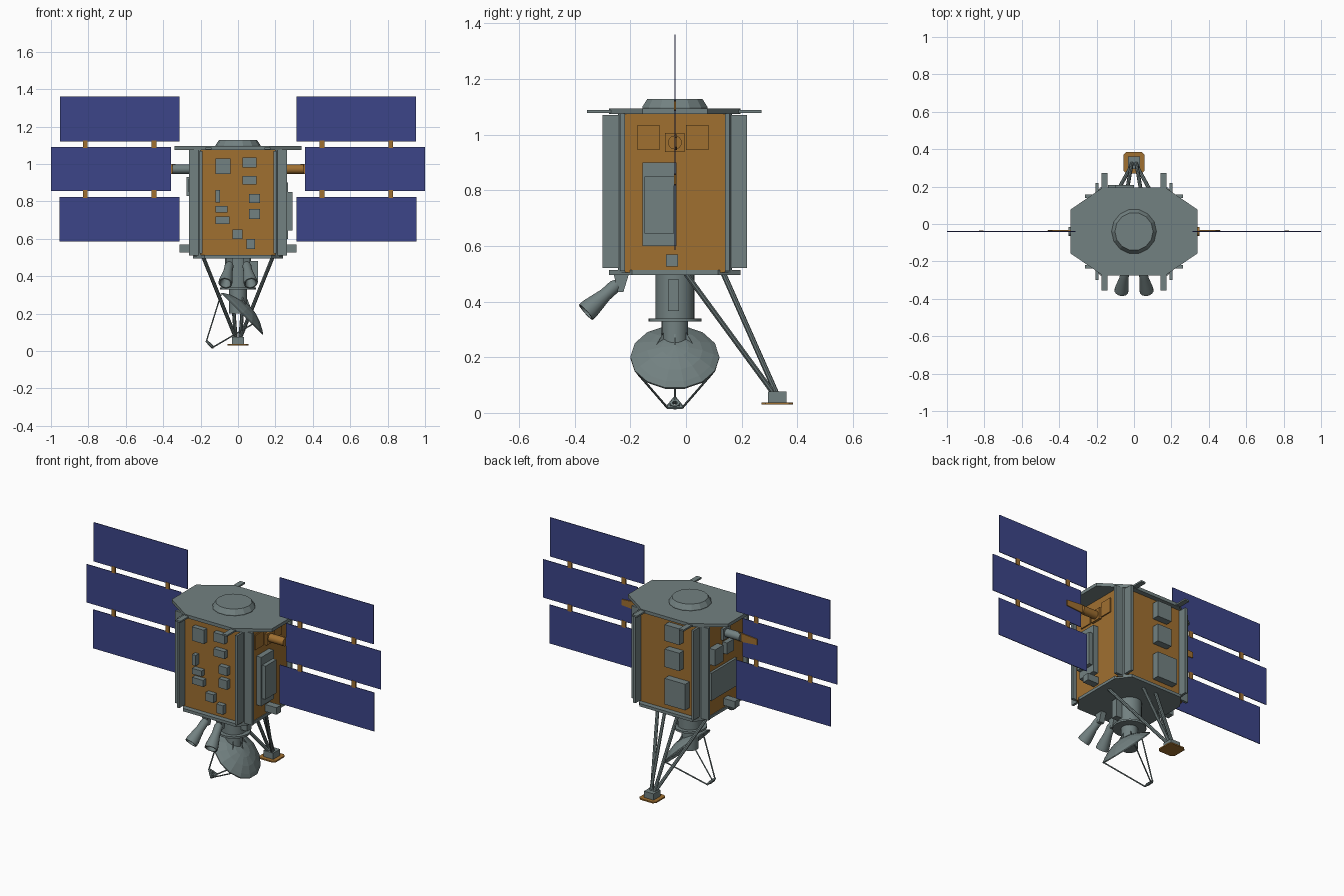
import bpy, bmesh
from math import cos, sin, pi, radians
from mathutils import Vector

if "Cube" in bpy.data.objects:
    bpy.data.objects.remove(bpy.data.objects["Cube"])

CY = -0.04   # fore-aft centre of the body


def material(name, rgb):
    m = bpy.data.materials.new(name)
    m.diffuse_color = (*rgb, 1)
    m.use_nodes = True
    m.node_tree.nodes["Principled BSDF"].inputs["Base Color"].default_value = m.diffuse_color
    return m


GREY = material("grey_metal", (0.17, 0.22, 0.22))
GOLD = material("gold_foil", (0.35, 0.16, 0.03))
BLUE = material("solar_blue", (0.045, 0.06, 0.25))


def finish(name, bm, mat):
    bmesh.ops.recalc_face_normals(bm, faces=bm.faces)
    me = bpy.data.meshes.new(name)
    bm.to_mesh(me)
    bm.free()
    me.materials.append(mat)
    ob = bpy.data.objects.new(name, me)
    bpy.context.collection.objects.link(ob)
    return ob


def box(name, x, y, z, mat=GREY):
    """Box from (min, max) ranges on each axis."""
    bm = bmesh.new()
    bmesh.ops.create_cube(bm, size=1)
    for v in bm.verts:
        v.co = [(r[0] + r[1]) / 2 + c * (r[1] - r[0]) for r, c in zip((x, y, z), v.co)]
    return finish(name, bm, mat)


def prism(name, pts, offset, mat=GREY):
    """Flat polygon extruded along an offset vector."""
    bm = bmesh.new()
    f = bm.faces.new([bm.verts.new(p) for p in pts])
    new = bmesh.ops.extrude_face_region(bm, geom=[f])["geom"]
    bmesh.ops.translate(bm, vec=offset, verts=[v for v in new if isinstance(v, bmesh.types.BMVert)])
    if f.is_valid and len(bm.faces) == len(pts) + 1:
        bm.faces.new(f.verts)
    return finish(name, bm, mat)


def octagon(hx, hy, cx, cy, z):
    """Chamfered rectangle; cx, cy are the half lengths of the straight edges."""
    q = [(hx, cy), (cx, hy), (-cx, hy), (-hx, cy), (-hx, -cy), (-cx, -hy), (cx, -hy), (hx, -cy)]
    return [(a, b + CY, z) for a, b in q]


def lathe(name, profile, origin=(0, CY, 0), axis=(0, 0, 1), n=20, mat=GREY, closed=False):
    """Revolve (radius, height) points around an axis; ends are capped."""
    q = Vector(axis).to_track_quat('Z', 'Y')
    bm = bmesh.new()
    rings = [[bm.verts.new(q @ Vector((r * cos(2 * pi * i / n), r * sin(2 * pi * i / n), h)) + Vector(origin))
              for i in range(n)] for r, h in profile]
    pairs = list(zip(rings, rings[1:]))
    if closed:
        pairs.append((rings[-1], rings[0]))
    else:
        bm.faces.new(rings[0])
        bm.faces.new(rings[-1])
    for a, b in pairs:
        for i in range(n):
            bm.faces.new((a[i], a[(i + 1) % n], b[(i + 1) % n], b[i]))
    ob = finish(name, bm, mat)
    if n >= 16:
        bpy.ops.object.select_all(action='DESELECT')
        ob.select_set(True)
        bpy.context.view_layer.objects.active = ob
        bpy.ops.object.shade_smooth_by_angle(angle=radians(30))
    return ob


def rod(name, a, b, r, n=8, mat=GREY):
    d = Vector(b) - Vector(a)
    return lathe(name, [(r, 0), (r, d.length)], a, d, n, mat)


# Foil-wrapped body with grey corner faces
body = prism("body", octagon(0.235, 0.205, 0.2, 0.18, 0.505), (0, 0, 0.575), GOLD)
body.data.materials.append(GREY)
for p in body.data.polygons:
    if abs(p.normal.x) > 0.1 and abs(p.normal.y) > 0.1:
        p.material_index = 1

# Deck plates and top hatch
prism("top_deck", octagon(0.34, 0.236, 0.165, 0.117, 1.075), (0, 0, 0.02))
prism("bottom_deck", octagon(0.24, 0.236, 0.18, 0.155, 0.495), (0, 0, 0.018))
lathe("top_hatch", [(0.12, 1.09), (0.12, 1.1), (0.102, 1.128)], n=14)

# Corner fins and deck rails
for s in (-1, 1):
    side = "right" if s > 0 else "left"
    for t in (-1, 1):
        end = "back" if t > 0 else "front"
        box(f"{end}_{side}_fin_a", sorted((s * 0.19, s * 0.205)),
            sorted((CY + t * 0.195, CY + t * 0.26)), (0.52, 1.07))
        box(f"{end}_{side}_fin_b", sorted((s * 0.19, s * 0.262)),
            sorted((CY + t * 0.18, CY + t * 0.197)), (0.51, 1.076))
    box(f"{side}_deck_rail", sorted((s * 0.143, s * 0.175)), (-0.355, 0.272), (1.078, 1.088))

# Instrument boxes on the front face: x range, z range
front = [(-.12, -.04, .945, 1.03), (.025, .10, .98, 1.035), (.025, .10, .89, .935),
         (.06, .117, .79, .84), (.06, .117, .705, .76), (-.12, -.095, .795, .86),
         (-.12, -.055, .74, .775), (-.12, -.045, .68, .72), (-.03, .025, .6, .65), (.045, .09, .545, .6)]
for i, (a, b, c, d) in enumerate(front):
    box(f"front_box_{i}", (a, b), (-0.275, -0.24), (c, d))

# Boxes on the back face
for i, (a, b, c, d) in enumerate([(-.1, 0, .95, 1.05), (-.1, 0, .79, .9), (-.14, 0, .56, .72)]):
    box(f"back_box_{i}", (a, b), (0.16, 0.208), (c, d))

# Right side equipment
box("right_radio_base", (0.23, 0.268), (-0.157, -0.035), (0.6, 0.9))
box("right_radio_cover", (0.26, 0.292), (-0.15, -0.043), (0.645, 0.85))
for i, y in enumerate((-0.175, 0.0)):
    box(f"right_foil_panel_{i}", (0.23, 0.242), (y, y + 0.08), (0.945, 1.035), GOLD)

# Left side equipment
box("left_box_a", (-0.275, -0.23), (0.03, 0.11), (0.83, 0.93))
box("left_box_b", (-0.265, -0.23), (-0.09, -0.02), (0.85, 0.92))
box("left_panel", (-0.25, -0.23), (-0.14, 0.11), (0.61, 0.78))

# Solar wings, arms and hinges
wings = [(0.313, 0.952, 1.12, 1.36), (0.357, 1.0, 0.855, 1.09), (0.313, 0.955, 0.585, 0.823)]
for s in (-1, 1):
    side = "right" if s > 0 else "left"
    for i, (a, b, c, d) in enumerate(wings):
        box(f"{side}_solar_panel_{i}", sorted((s * a, s * b)), (CY - 0.002, CY + 0.002), (c, d), BLUE)
    for x in (0.45, 0.817):
        for c, d in ((1.085, 1.125), (0.818, 0.86)):
            box(f"{side}_hinge", sorted((s * (x - 0.013), s * (x + 0.013))),
                (CY - 0.004, CY + 0.004), (c, d), GOLD)
    rod(f"{side}_wing_arm", (s * 0.23, CY, 0.972), (s * 0.35, CY, 0.972), 0.025, 16, GOLD if s > 0 else GREY)
    prism(f"{side}_wing_yoke", [(s * 0.335, CY + 0.002, 0.945), (s * 0.46, CY + 0.002, 0.955),
                                (s * 0.46, CY + 0.002, 0.99), (s * 0.335, CY + 0.002, 1.0)], (0, 0.006, 0), GOLD)
    box(f"{side}_arm_mount", sorted((s * 0.23, s * 0.25)), (CY - 0.035, CY + 0.035), (0.937, 1.007),
        GOLD if s > 0 else GREY)
    box(f"{side}_lower_box", sorted((s * 0.22, s * 0.312)), (-0.072, -0.028), (0.527, 0.57))

# Antenna mast below the body
lathe("mast_upper", [(0.07, 0.34), (0.07, 0.5)])
lathe("mast_flange", [(0.095, 0.328), (0.095, 0.34)])
lathe("mast_lower", [(0.048, 0.2), (0.048, 0.33)])
box("mast_box", (0.06, 0.108), (-0.065, -0.025), (0.367, 0.48))

# Dish, opening down and to the left
C = Vector((0.02, CY, 0.197))
N = Vector((-1, 0, -1)).normalized()
U, V = Vector((-1, 0, 1)).normalized(), Vector((0, 1, 0))
R = 0.16
bowl = [(r, -0.055 * (1 - (r / R) ** 2)) for r in (0.004, 0.05, 0.1, 0.14, R)]
lathe("dish", [(r, h - 0.006) for r, h in bowl] + bowl[::-1], C, N, 14)

# Mast gussets on the back of the dish
prism("gusset_right", [(0.045, CY - 0.003, 0.29), (0.045, CY - 0.003, 0.18), (0.12, CY - 0.003, 0.11),
                       (0.085, CY - 0.003, 0.19)], (0, 0.006, 0))
for s in (-1, 1):
    prism("gusset_side", [(0.02, CY + s * 0.04, 0.29), (0.02, CY + s * 0.04, 0.2),
                          (0.05, CY + s * 0.1, 0.165), (0.04, CY + s * 0.075, 0.23)], (0.006, 0, 0))

# Feed ring carried on three struts
F = C + N * 0.235
tips = [F + (U * cos(a) + V * sin(a)) * 0.032 for a in (0, 2 * pi / 3, -2 * pi / 3)]
for i, a in enumerate((0, 2 * pi / 3, -2 * pi / 3)):
    rod(f"feed_strut_{i}", C + (U * cos(a) + V * sin(a)) * (R - 0.005), tips[i], 0.004, 6)
    rod(f"feed_ring_bar_{i}", tips[i], tips[(i + 1) % 3], 0.006, 6)
lathe("feed", [(0.018, -0.008), (0.018, 0.008), (0.009, 0.008), (0.009, -0.008)], F, N, 10, closed=True)

# Pair of front thrusters on brackets
for s in (-1, 1):
    side = "right" if s > 0 else "left"
    a, b = Vector((s * 0.045, -0.245, 0.465)), Vector((s * 0.068, -0.36, 0.362))
    L = (b - a).length
    lathe(f"{side}_thruster", [(0.018, 0), (0.024, 0.015), (0.024, 0.06), (0.037, L - 0.02),
                               (0.037, L), (0.03, L), (0.018, L - 0.05)], a, b - a, 16)
    prism(f"{side}_thruster_bracket", [(s * 0.03, -0.26, 0.5), (s * 0.03, -0.205, 0.5),
                                       (s * 0.03, -0.225, 0.435), (s * 0.03, -0.245, 0.435)], (s * 0.035, 0, 0))

# Rear boom with sensor foot
for s in (-1, 1):
    rod("boom_outer_strut", (s * 0.185, 0.0, 0.5), (s * 0.012, 0.315, 0.07), 0.01)
    rod("boom_inner_strut", (s * 0.045, 0.135, 0.5), (s * 0.012, 0.325, 0.07), 0.01)
box("foot_block", (-0.033, 0.033), (0.295, 0.361), (0.035, 0.076))
prism("foot_pad", [(x, y + 0.328 - CY - 0.04 + CY + 0.04 - CY, 0.03) for x, y, _ in
                   octagon(0.057, 0.057, 0.042, 0.042, 0)], (0, 0, 0.008), GOLD)
